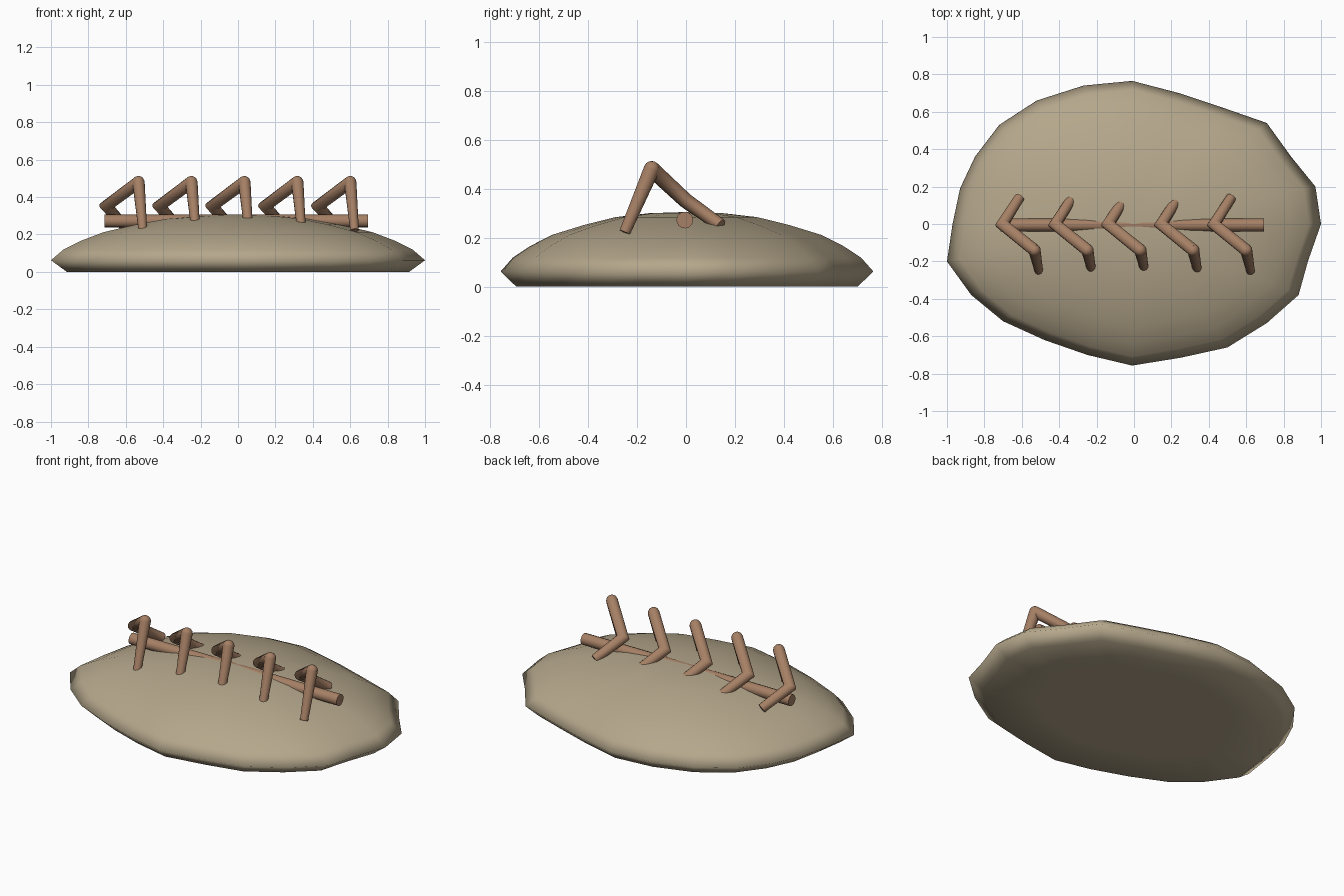
import bpy
import bmesh
from math import cos, sin, tau
from mathutils import Vector

cube = bpy.data.objects.get("Cube")
if cube:
    bpy.data.objects.remove(cube, do_unlink=True)


def material(name, rgb):
    mat = bpy.data.materials.new(name)
    mat.use_nodes = True
    mat.diffuse_color = (*rgb, 1)
    mat.node_tree.nodes["Principled BSDF"].inputs["Base Color"].default_value = (*rgb, 1)
    return mat


def finish(bm, name, mat, sharp_caps=False):
    bmesh.ops.recalc_face_normals(bm, faces=bm.faces)
    for face in bm.faces:
        face.smooth = not (sharp_caps and len(face.verts) > 4)
    mesh = bpy.data.meshes.new(name)
    bm.to_mesh(mesh)
    bm.free()
    mesh.materials.append(mat)
    obj = bpy.data.objects.new(name, mesh)
    bpy.context.collection.objects.link(obj)
    return obj


def bridge(bm, a, b):
    n = len(a)
    for i in range(n):
        bm.faces.new((a[i], a[(i + 1) % n], b[(i + 1) % n], b[i]))


def tube(bm, points, radii, sides=14):
    """Tapered tube with mitred corners and flat ends."""
    pts = [Vector(p) for p in points]
    dirs = [(b - a).normalized() for a, b in zip(pts, pts[1:])]
    u = dirs[0].orthogonal().normalized()
    v = dirs[0].cross(u)
    offsets = [u * cos(tau * i / sides) + v * sin(tau * i / sides) for i in range(sides)]
    previous = None
    for k, point in enumerate(pts):
        if k:
            # slide the ring along the segment onto the plane of the next corner
            d = dirs[k - 1]
            n = d + dirs[k] if k < len(dirs) else d
            offsets = [o - d * (o.dot(n) / d.dot(n)) for o in offsets]
        ring = [bm.verts.new(point + o * radii[k]) for o in offsets]
        if previous:
            bridge(bm, previous, ring)
        else:
            bm.faces.new(ring)
        previous = ring
    bm.faces.new(previous)


sand = material("sandy tan", (0.46, 0.385, 0.26))
wood = material("warm wood brown", (0.38, 0.215, 0.13))

# Mound: an irregular outline repeated at several scales and heights
outline = [(1.0, 0.0), (0.97, 0.2), (0.84, 0.36), (0.71, 0.54), (0.48, 0.62), (0.24, 0.7),
           (-0.01, 0.765), (-0.27, 0.74), (-0.52, 0.66), (-0.72, 0.53), (-0.85, 0.36),
           (-0.93, 0.19), (-0.97, 0.0), (-1.0, -0.2), (-0.87, -0.38), (-0.7, -0.52),
           (-0.48, -0.62), (-0.25, -0.7), (-0.01, -0.757), (0.25, -0.715), (0.5, -0.66),
           (0.71, -0.53), (0.88, -0.38), (0.93, -0.2)]
profile = [(0.6, 0.0), (0.915, 0.0), (1.0, 0.062), (0.935, 0.118), (0.84, 0.166),
           (0.72, 0.212), (0.55, 0.252), (0.38, 0.284), (0.2, 0.3)]
bm = bmesh.new()
rings = [[bm.verts.new((x * s, y * s, z)) for x, y in outline] for s, z in profile]
for lower, upper in zip(rings, rings[1:]):
    bridge(bm, lower, upper)
for ring, z in ((rings[0], 0.0), (rings[-1], 0.305)):
    tip = bm.verts.new((0, 0, z))
    for i, vert in enumerate(ring):
        bm.faces.new((vert, ring[(i + 1) % len(ring)], tip))
finish(bm, "mound", sand)

# Long rod lying along the crest
bm = bmesh.new()
tube(bm, [(-0.715, -0.005, 0.272), (0.695, -0.005, 0.272)], [0.034, 0.034])
finish(bm, "long_rod", wood, True)

# Five bent sticks straddling the rod
for i in range(5):
    x = -0.532 + 0.283 * i
    apex = Vector((x, -0.14, 0.48))
    bm = bmesh.new()
    tube(bm, [(x + 0.023, -0.25, 0.222), apex], [0.023, 0.033])
    tube(bm, [apex, (x - 0.172, -0.002, 0.352), (x - 0.08, 0.142, 0.25)],
         [0.033, 0.031, 0.027])
    dome = bmesh.ops.create_uvsphere(bm, u_segments=14, v_segments=8, radius=0.033)
    bmesh.ops.translate(bm, verts=dome["verts"], vec=apex)
    finish(bm, f"bent_stick_{i + 1}", wood, True)
